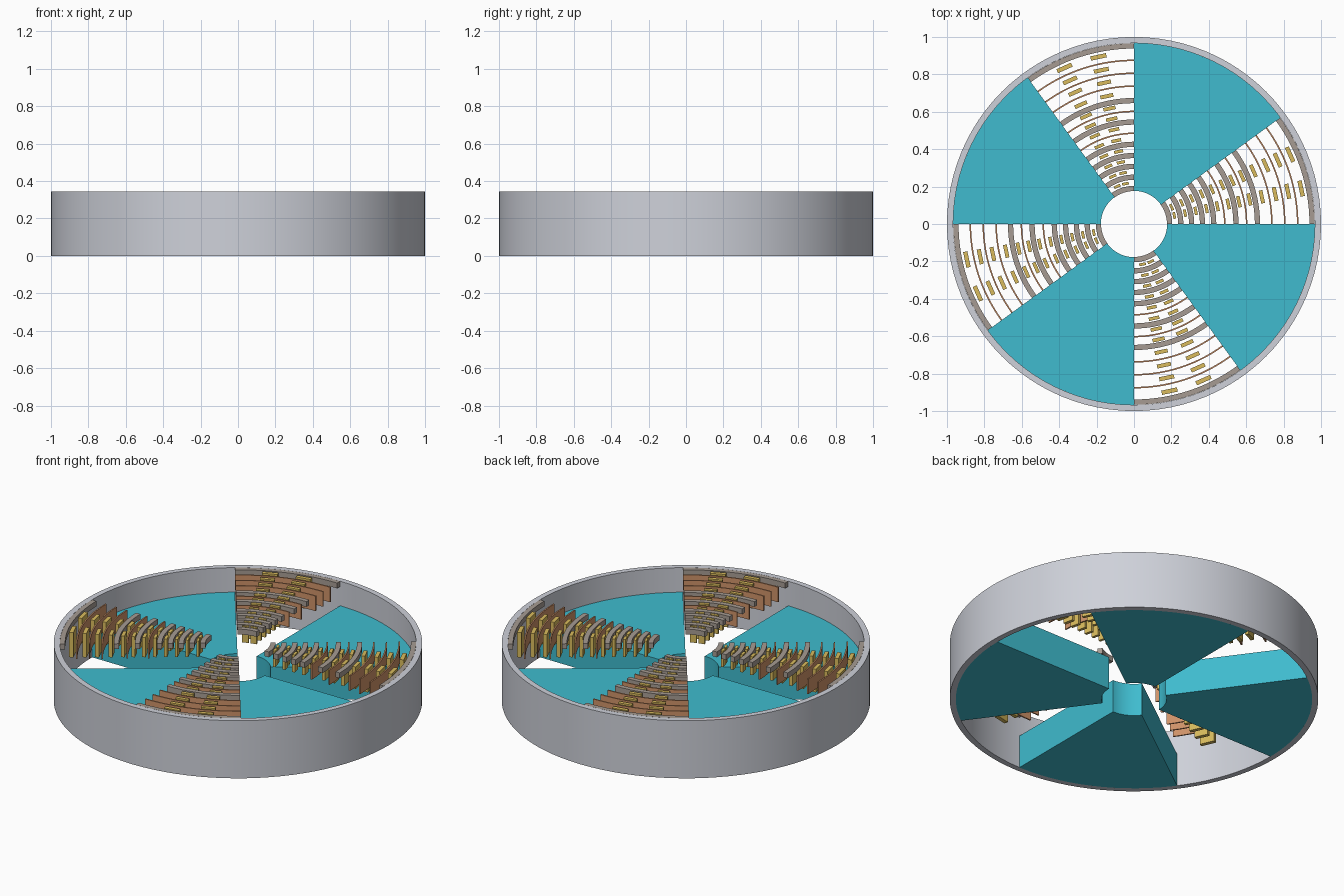
import bpy, bmesh
from math import radians, pi, cos, sin
from mathutils import Matrix, Vector

cube = bpy.data.objects.get("Cube")
if cube:
    bpy.data.objects.remove(cube, do_unlink=True)

HEIGHT = 0.345
BLOCK_TOP = 0.198
INNER, BORE = 0.967, 0.177
GAP = 36            # opening angle of each window
QUARTERS = 4


def material(name, color):
    m = bpy.data.materials.new(name)
    m.use_nodes = True
    m.diffuse_color = (*color, 1)
    m.node_tree.nodes["Principled BSDF"].inputs["Base Color"].default_value = (*color, 1)
    return m


SILVER = material("silver_grey", (0.62, 0.64, 0.70))
TEAL = material("teal", (0.05, 0.50, 0.62))
STONE = material("warm_grey", (0.38, 0.33, 0.29))
COPPER = material("copper", (0.62, 0.29, 0.14))
BRASS = material("brass_yellow", (0.70, 0.50, 0.11))


def add_sector(bm, r0, r1, a0, a1, z0, z1, steps):
    """Solid arc segment; a full turn becomes a closed ring."""
    closed = a1 - a0 >= 360
    rows = []
    for i in range(steps if closed else steps + 1):
        a = radians(a0 + (a1 - a0) * i / steps)
        rows.append([bm.verts.new((r * cos(a), r * sin(a), z))
                     for r, z in ((r0, z0), (r1, z0), (r1, z1), (r0, z1))])
    pairs = list(zip(rows, rows[1:]))
    if closed:
        pairs.append((rows[-1], rows[0]))
    else:
        bm.faces.new(rows[0])
        bm.faces.new(rows[-1][::-1])
    for a, b in pairs:
        for k in range(4):
            n = (k + 1) % 4
            bm.faces.new((a[k], b[k], b[n], a[n]))


def add_plate(bm, radius, angle, length, thick, z0, z1):
    """Upright tangential plate."""
    place = (Matrix.Rotation(radians(angle), 4, 'Z')
             @ Matrix.Translation((radius, 0, (z0 + z1) / 2))
             @ Matrix.Diagonal(Vector((thick, length, z1 - z0, 1))))
    bmesh.ops.create_cube(bm, size=1, matrix=place)


def finish(name, bm, mat):
    bmesh.ops.recalc_face_normals(bm, faces=bm.faces[:])
    mesh = bpy.data.meshes.new(name)
    bm.to_mesh(mesh)
    bm.free()
    mesh.materials.append(mat)
    ob = bpy.data.objects.new(name, mesh)
    bpy.context.collection.objects.link(ob)
    bpy.ops.object.select_all(action='DESELECT')
    ob.select_set(True)
    bpy.context.view_layer.objects.active = ob
    bpy.ops.object.shade_smooth_by_angle(angle=radians(30))
    return ob


# Outer casing ring
bm = bmesh.new()
add_sector(bm, INNER, 1.0, 0, 360, 0, HEIGHT, 96)
finish("outer_ring", bm, SILVER)

# Bar radii, from the bore outwards
thick_bars = [0.19, 0.25, 0.308, 0.366, 0.426, 0.545, 0.66, 0.952]
thin_bars = [0.485, 0.602, 0.737, 0.806, 0.875]
all_bars = sorted(thick_bars + thin_bars)

for q in range(QUARTERS):
    start = q * 360 / QUARTERS
    end = start + GAP

    # Solid wedge block
    bm = bmesh.new()
    add_sector(bm, BORE, INNER, end, start + 90, 0, BLOCK_TOP, 20)
    finish(f"wedge_block_{q + 1}", bm, TEAL)

    # Thick curved bars bridging the window
    bm = bmesh.new()
    for r in thick_bars:
        add_sector(bm, r - 0.014, r + 0.014, start, end, HEIGHT - 0.032, HEIGHT, 14)
    finish(f"thick_bars_{q + 1}", bm, STONE)

    # Thin curved fins
    bm = bmesh.new()
    for r in thin_bars:
        add_sector(bm, r - 0.004, r + 0.004, start, end, HEIGHT - 0.09, HEIGHT, 14)
    finish(f"thin_fins_{q + 1}", bm, COPPER)

    # Two upright plates between each pair of neighbouring bars
    bm = bmesh.new()
    for r0, r1 in zip(all_bars, all_bars[1:]):
        r = (r0 + r1) / 2
        for part in (1, 2):
            add_plate(bm, r, start + GAP * part / 3, 0.02 + 0.072 * r,
                      0.012 + 0.012 * r, HEIGHT - 0.08 - 0.075 * r, HEIGHT)
    finish(f"upright_plates_{q + 1}", bm, BRASS)
